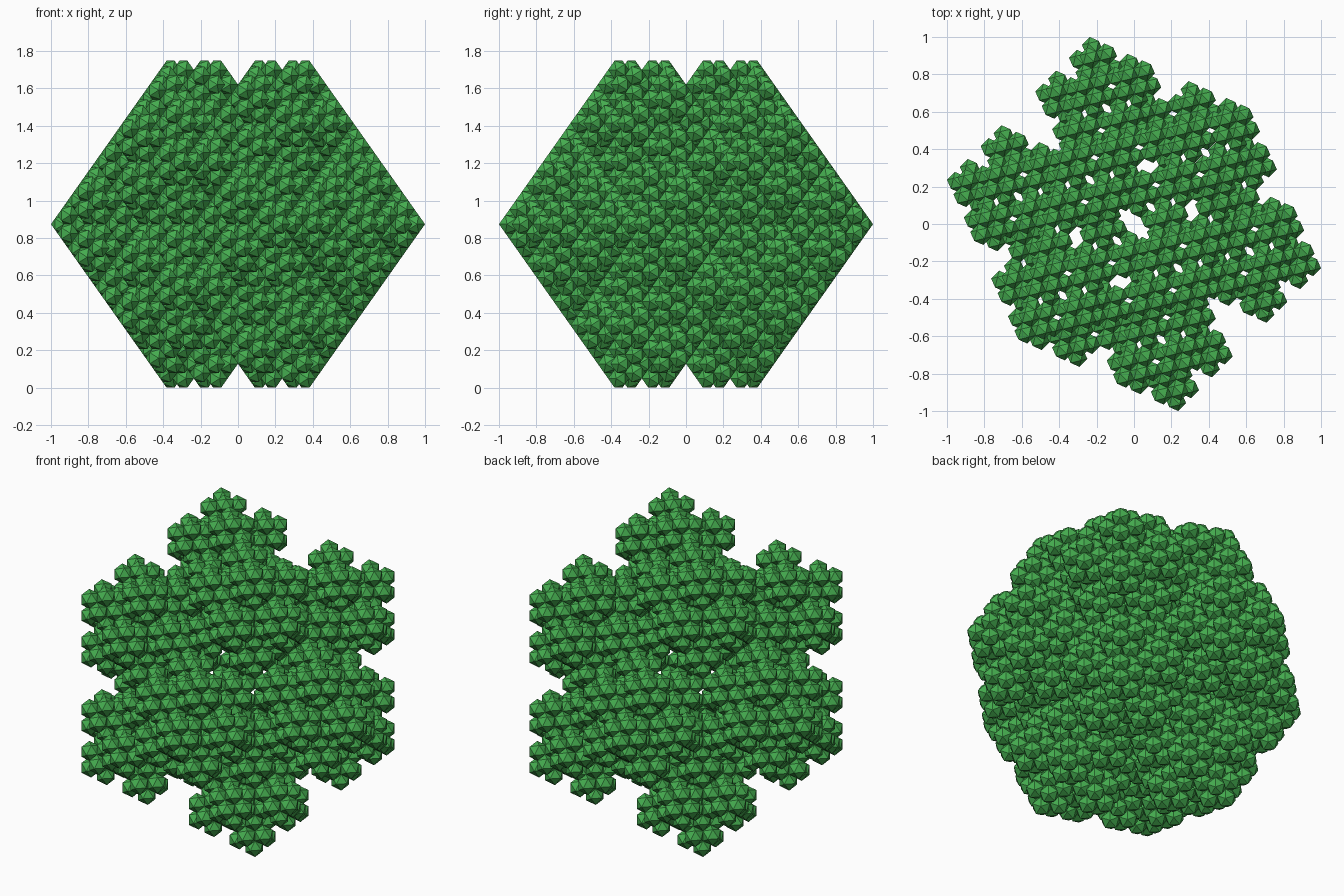
import bpy, bmesh
from math import radians, sqrt
from mathutils import Vector, Matrix
from itertools import product

if "Cube" in bpy.data.objects:
    bpy.data.objects.remove(bpy.data.objects["Cube"])

PHI = (1 + sqrt(5)) / 2
RATIO = 1 / (1 + PHI)      # child size so neighbours just touch
LEVELS = 3

# Corners of one icosahedron, turned 45 degrees, one unit in half width
turn = Matrix.Rotation(radians(45), 3, 'Z')
unit = sqrt(2) / (1 + PHI)
corners = []
for a, b in product((-1, 1), (-PHI, PHI)):
    for c in ((0, a, b), (a, b, 0), (b, 0, a)):
        corners.append(turn @ Vector(c) * unit)

# Faces of one icosahedron
bm = bmesh.new()
for c in corners:
    bm.verts.new(c)
bmesh.ops.convex_hull(bm, input=bm.verts[:])
bmesh.ops.recalc_face_normals(bm, faces=bm.faces[:])
bm.verts.index_update()
base_verts = [v.co.copy() for v in bm.verts]
base_faces = [[v.index for v in f.verts] for f in bm.faces]
bm.free()

# Replace every solid by twelve smaller ones at its corners
centres, size = [Vector((0, 0, PHI * unit))], 1.0
for _ in range(LEVELS):
    centres = [p + c * size * (1 - RATIO) for p in centres for c in corners]
    size *= RATIO

# Copy the small solid to every centre
verts, faces = [], []
for p in centres:
    n = len(verts)
    verts += [p + v * size for v in base_verts]
    faces += [[n + i for i in f] for f in base_faces]

mesh = bpy.data.meshes.new("icosahedron_fractal")
mesh.from_pydata(verts, [], faces)
mesh.update()
fractal = bpy.data.objects.new("icosahedron_fractal", mesh)
bpy.context.collection.objects.link(fractal)

green = bpy.data.materials.new("green")
green.diffuse_color = (0.06, 0.42, 0.08, 1)
green.use_nodes = True
green.node_tree.nodes["Principled BSDF"].inputs["Base Color"].default_value = green.diffuse_color
mesh.materials.append(green)
